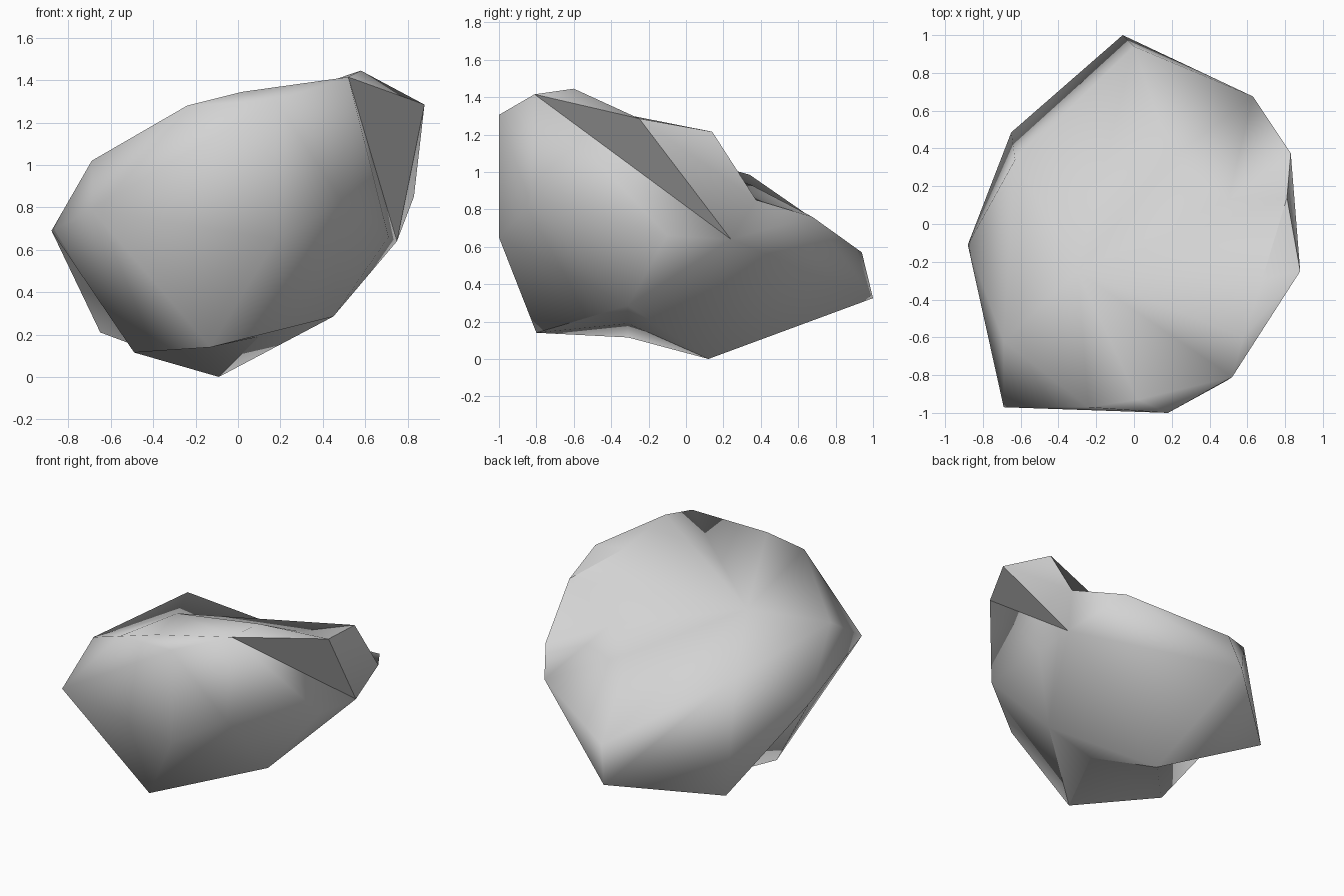
import bpy
import bmesh
import math
import random
from mathutils import Vector
from mathutils.geometry import intersect_ray_tri

random.seed(1)
default_cube = bpy.data.objects.get("Cube")
if default_cube:
    bpy.data.objects.remove(default_cube, do_unlink=True)

# Corners of the boulder, named by where they sit
corners = {
    # raised knob on the left of the front
    "knob_front": (.52, -.81, 1.415), "knob_peak": (.58, -.6, 1.445),
    "knob_side": (.88, -.25, 1.285), "knob_back": (.81, .14, 1.215),
    "knob_saddle": (.68, -.29, 1.3), "notch_low": (.75, .24, .64),
    "notch_back": (.83, .375, .85), "side_bulge": (.71, -.1, .66),
    # front wall
    "front_edge": (.49, -.83, .83), "front_top": (.18, -1, 1.305),
    "front_low": (.18, -1, .65), "crest_mid": (.02, -.93, 1.345),
    "crest_right": (-.24, -.97, 1.28), "front_right": (-.69, -.97, .79),
    "shoulder": (-.69, -.62, 1.02),
    # top, right side and back
    "top_bump": (-.3, -.25, 1.15), "valley": (.5, .13, .97),
    "top_dome": (.2, .35, .93),
    "right_tip": (-.88, -.11, .69), "back_right_top": (-.63, .34, .985),
    "back_right_low": (-.65, .485, .21), "back_left": (.63, .675, .76),
    "back_top": (0, .94, .57), "back_low": (-.06, 1, .325),
    # underside
    "under_left": (.45, -.31, .285), "under_front": (-.13, -.8, .14),
    "under_right": (-.49, -.31, .115), "under_hollow": (.1, -.31, .19),
    "foot": (-.09, .12, 0),
}

# Ridges and valleys, each a run of corners
creases = [
    ("crest_right", "top_bump", "back_right_top", "back_top", "top_bump"),
    ("crest_mid", "top_bump", "shoulder", "back_right_top"),
    ("crest_right", "crest_mid", "knob_front", "knob_peak", "top_bump"),
    ("top_bump", "knob_saddle", "valley", "top_bump"),
    ("top_bump", "top_dome", "back_top", "back_left", "top_dome", "valley"),
    ("back_left", "valley", "notch_back"),
    ("valley", "knob_back", "notch_back", "back_left"),
    ("knob_peak", "knob_saddle", "knob_back", "knob_side", "knob_saddle"),
    ("knob_front", "front_edge", "side_bulge", "knob_front"),
    ("knob_front", "notch_low", "knob_side", "knob_front"),
    ("knob_side", "knob_peak"),
    ("knob_front", "top_bump"),
    ("under_front", "under_left", "foot", "under_right", "under_front"),
    ("under_front", "under_hollow", "under_right"),
    ("foot", "back_right_low", "right_tip", "foot"),
]

# Hard edges of the knob, the hollow underside and the foot
sharp_runs = [
    ("knob_front", "notch_low", "knob_side", "knob_front"),
    ("knob_saddle", "knob_back", "knob_side"),
    ("under_right", "under_front", "under_left"),
    ("under_front", "under_hollow", "foot", "back_right_low"),
]

# Outer hull
bm = bmesh.new()
verts = {name: bm.verts.new(co) for name, co in corners.items()}
bmesh.ops.convex_hull(bm, input=list(bm.verts))
bmesh.ops.triangulate(bm, faces=list(bm.faces))
centre = Vector((0, 0, .65))


def press_in(name):
    """Move the hull surface in to a hollow corner."""
    target = Vector(corners[name])
    for face in list(bm.faces):
        a, b, c = (v.co for v in face.verts)
        if intersect_ray_tri(a, b, c, target - centre, centre, True):
            poked = bmesh.ops.poke(bm, faces=[face])
            verts[name] = poked["verts"][0]
            verts[name].co = target
            return


def crosses(first, second):
    """Whether two edges cross when seen from the centre."""
    if set(first) & set(second):
        return False
    p, q, r, s = (v.co - centre for v in (*first, *second))
    pq, rs = p.cross(q), r.cross(s)
    return (pq.dot(r) * pq.dot(s) < 0 and rs.dot(p) * rs.dot(q) < 0
            and (p + q).dot(r + s) > 0)


def opposite(edge):
    return [v for f in edge.link_faces for v in f.verts if v not in edge.verts]


def crease(start, end):
    """Turn the edges in the way until these corners are joined."""
    line = (verts[start], verts[end])
    for _ in range(60):
        if bm.edges.get(line):
            return
        turnable = [e for e in bm.edges if crosses(tuple(e.verts), line)
                    and crosses(tuple(e.verts), opposite(e))]
        if not turnable:
            return
        edge = min(turnable, key=lambda e: (crosses(opposite(e), line), random.random()))
        bmesh.ops.rotate_edges(bm, edges=[edge], use_ccw=False)


# Hollows: corners the hull has passed over
hollows = [name for name, v in verts.items() if not v.link_faces]
for name in hollows:
    bm.verts.remove(verts[name])
for name in hollows:
    press_in(name)

for run in creases:
    for start, end in zip(run, run[1:]):
        crease(start, end)

for run in sharp_runs:
    for start, end in zip(run, run[1:]):
        edge = bm.edges.get((verts[start], verts[end]))
        if edge:
            edge.smooth = False

bmesh.ops.recalc_face_normals(bm, faces=list(bm.faces))
mesh = bpy.data.meshes.new("boulder")
bm.to_mesh(mesh)
bm.free()

boulder = bpy.data.objects.new("boulder", mesh)
bpy.context.collection.objects.link(boulder)

# Plain grey stone
stone = bpy.data.materials.new("grey_stone")
stone.use_nodes = True
grey = (.65, .65, .65, 1)
stone.diffuse_color = grey
stone.node_tree.nodes["Principled BSDF"].inputs["Base Color"].default_value = grey
mesh.materials.append(stone)

# Smooth stone, keeping the hard edges
bpy.ops.object.select_all(action="DESELECT")
boulder.select_set(True)
bpy.context.view_layer.objects.active = boulder
bpy.ops.object.shade_smooth_by_angle(angle=math.radians(80), keep_sharp_edges=True)
